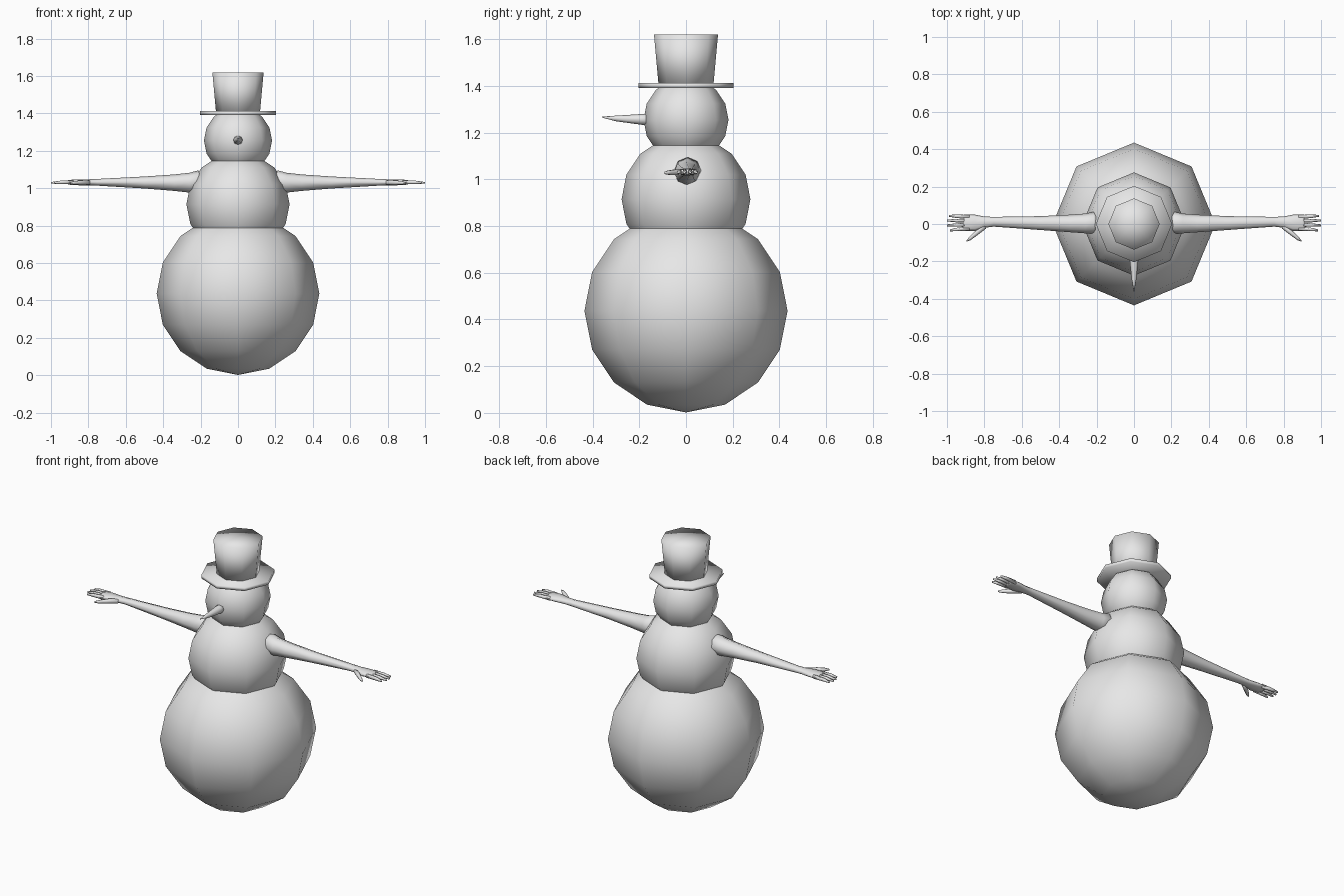
import bpy, bmesh, math
from mathutils import Vector

if "Cube" in bpy.data.objects:
    bpy.data.objects.remove(bpy.data.objects["Cube"])

snow = bpy.data.materials.new("light_grey")
snow.diffuse_color = (0.8, 0.8, 0.8, 1)
snow.use_nodes = True
snow.node_tree.nodes["Principled BSDF"].inputs["Base Color"].default_value = snow.diffuse_color
X, Y, Z = Vector((1, 0, 0)), Vector((0, 1, 0)), Vector((0, 0, 1))


def finish(name, bm):
    bmesh.ops.recalc_face_normals(bm, faces=bm.faces[:])
    for f in bm.faces:
        f.smooth = True
    me = bpy.data.meshes.new(name)
    bm.to_mesh(me)
    bm.free()
    me.materials.append(snow)
    ob = bpy.data.objects.new(name, me)
    bpy.context.collection.objects.link(ob)
    return ob


def ball(name, radius, z):
    bm = bmesh.new()
    bmesh.ops.create_uvsphere(bm, u_segments=8, v_segments=8, radius=radius)
    bmesh.ops.translate(bm, verts=bm.verts[:], vec=(0, 0, z))
    return finish(name, bm)


def add_loft(bm, stations, a, b, sides=8):
    """Elliptical rings (centre, radius along a, radius along b), fan capped."""
    rings = []
    for c, ra, rb in stations:
        rings.append([bm.verts.new(Vector(c) + a * ra * math.cos(t) + b * rb * math.sin(t))
                      for t in (2 * math.pi * i / sides for i in range(sides))])
    for r, s in zip(rings, rings[1:]):
        for i in range(sides):
            j = (i + 1) % sides
            bm.faces.new((r[i], r[j], s[j], s[i]))
    for ring, st in ((rings[0], stations[0]), (rings[-1], stations[-1])):
        mid = bm.verts.new(st[0])
        for i in range(sides):
            bm.faces.new((ring[i], ring[(i + 1) % sides], mid))


def loft(name, stations, a, b, sides=8):
    bm = bmesh.new()
    add_loft(bm, stations, a, b, sides)
    return finish(name, bm)


# Stacked snowballs
ball("lower_body", 0.435, 0.437)
ball("upper_body", 0.276, 0.915)
ball("head", 0.182, 1.255)

# Hat
loft("hat_brim", [((0, 0, 1.392), 0.204, 0.204), ((0, 0, 1.412), 0.204, 0.204)], X, Y)
loft("hat_crown", [((0, 0, 1.40), 0.117, 0.117), ((0, 0, 1.62), 0.137, 0.137)], X, Y)

# Carrot nose
loft("nose", [((0, -0.15, 1.257), 0.026, 0.026), ((0, -0.19, 1.257), 0.024, 0.023),
              ((0, -0.30, 1.261), 0.012, 0.012), ((0, -0.36, 1.267), 0.002, 0.002)], X, Z)

# Arms with hands, mirrored left and right
for side, label in ((1, "right"), (-1, "left")):
    def st(x, y, z, ry, rz):
        return ((side * x, y, z), ry, rz)

    # tapered sleeve, wrist and palm
    loft(label + "_arm", [
        st(0.20, 0.005, 1.038, 0.046, 0.050), st(0.215, 0.007, 1.037, 0.058, 0.058),
        st(0.26, 0.003, 1.030, 0.053, 0.053), st(0.34, 0.003, 1.030, 0.047, 0.044),
        st(0.50, 0.005, 1.031, 0.037, 0.032), st(0.75, 0.012, 1.032, 0.026, 0.018),
        st(0.80, 0.010, 1.032, 0.030, 0.016), st(0.85, 0.006, 1.032, 0.044, 0.016),
        st(0.90, 0.007, 1.032, 0.045, 0.013), st(0.915, 0.007, 1.032, 0.040, 0.009)], Y, Z)

    # four fingers
    bm = bmesh.new()
    for y0, y1, tip in ((0.038, 0.044, 0.99), (0.017, 0.019, 1.0),
                        (-0.004, -0.007, 1.0), (-0.025, -0.034, 0.985)):
        add_loft(bm, [st(0.88, y0, 1.032, 0.011, 0.012),
                      st(0.95, (y0 + y1) / 2, 1.032, 0.009, 0.010),
                      st(tip, y1, 1.029, 0.005, 0.005)], Y, Z, 6)
    # thumb
    add_loft(bm, [st(0.79, -0.008, 1.030, 0.016, 0.012), st(0.84, -0.046, 1.030, 0.016, 0.014),
                  st(0.875, -0.075, 1.029, 0.012, 0.010), st(0.895, -0.090, 1.028, 0.004, 0.005)],
             Y, Z, 6)
    finish(label + "_fingers", bm)
